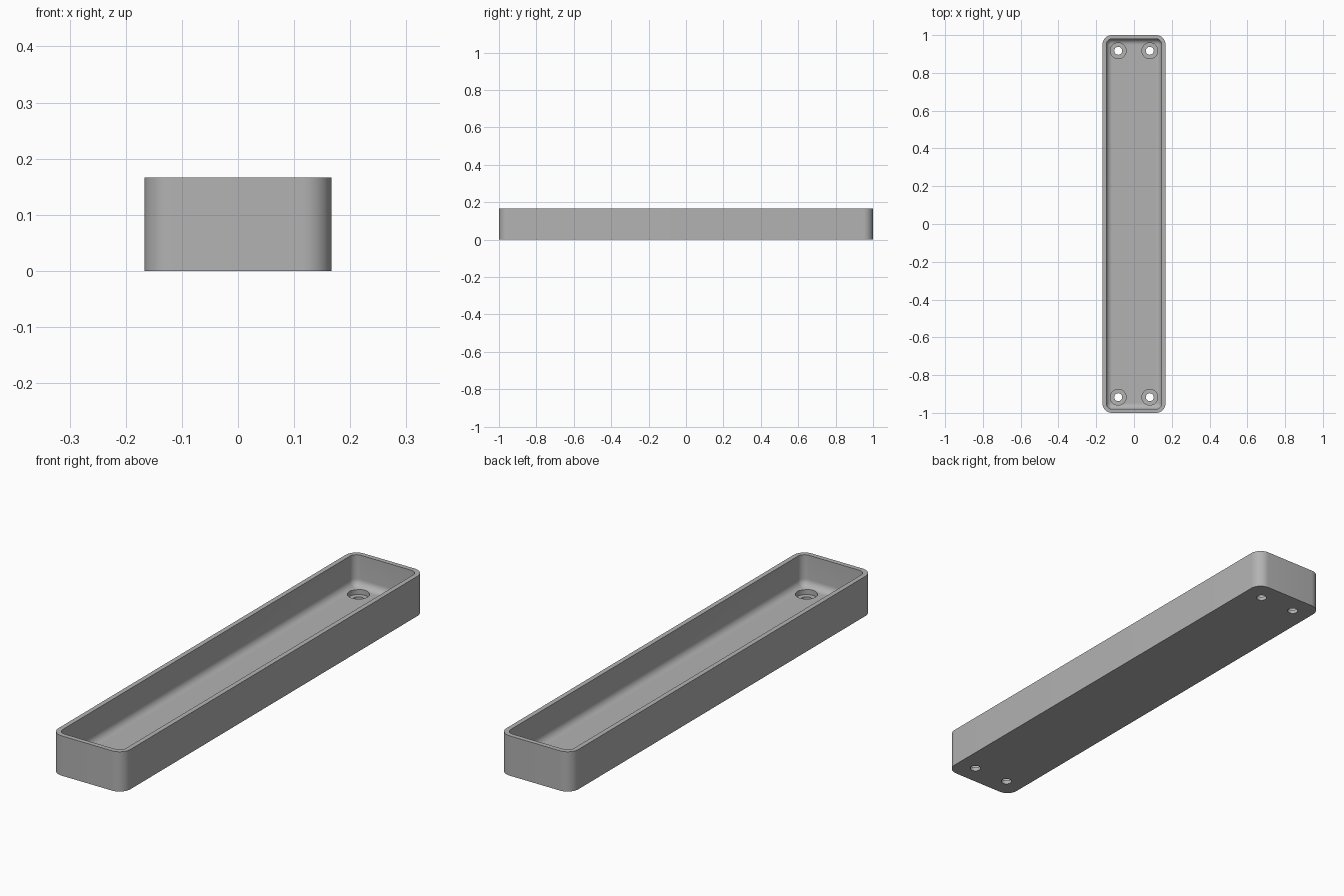
import bpy
import bmesh
from math import sin, cos, pi, radians

cube = bpy.data.objects.get("Cube")
if cube:
    bpy.data.objects.remove(cube, do_unlink=True)

HALF_X, HALF_Y, HEIGHT = 1 / 6, 1.0, 1 / 6
CORNER, WALL, FLOOR, FILLET = 0.05, 0.02, 0.036, 0.03
HOLE_X, HOLE_Y = HALF_X - 0.083, HALF_Y - 0.083
HOLE_R, BORE_R, BORE_Z = 0.021, 0.042, 0.016

grey = bpy.data.materials.new("matte grey")
grey.use_nodes = True
colour = (0.45, 0.45, 0.45, 1)
grey.diffuse_color = colour
grey.node_tree.nodes["Principled BSDF"].inputs["Base Color"].default_value = colour


def rounded_ring(bm, inset, z, steps=10):
    """Rounded rectangle of vertices, inset from the outer outline."""
    r = max(CORNER - inset, 0.004)
    cx, cy = HALF_X - inset - r, HALF_Y - inset - r
    ring = []
    for q, (sx, sy) in enumerate(((1, 1), (-1, 1), (-1, -1), (1, -1))):
        for i in range(steps + 1):
            a = (q + i / steps) * pi / 2
            ring.append(bm.verts.new((sx * cx + r * cos(a), sy * cy + r * sin(a), z)))
    return ring


def circle_ring(bm, x, y, r, z, n=32):
    return [bm.verts.new((x + r * cos(2 * pi * i / n), y + r * sin(2 * pi * i / n), z))
            for i in range(n)]


def loft(bm, rings):
    """Skin a stack of rings and cap both ends."""
    for a, b in zip(rings, rings[1:]):
        for i in range(len(a)):
            j = (i + 1) % len(a)
            bm.faces.new((a[i], a[j], b[j], b[i]))
    bm.faces.new(rings[0][::-1])
    bm.faces.new(rings[-1])


def make_object(name, bm):
    bmesh.ops.recalc_face_normals(bm, faces=bm.faces)
    mesh = bpy.data.meshes.new(name)
    bm.to_mesh(mesh)
    bm.free()
    obj = bpy.data.objects.new(name, mesh)
    bpy.context.collection.objects.link(obj)
    mesh.materials.append(grey)
    return obj


# Tray: outer wall, rim, inner wall, filleted floor
bm = bmesh.new()
profile = [(0, 0), (0, HEIGHT), (WALL, HEIGHT)]
for k in range(9):
    a = k / 8 * pi / 2
    profile.append((WALL + FILLET * (1 - cos(a)), FLOOR + FILLET * (1 - sin(a))))
loft(bm, [rounded_ring(bm, inset, z) for inset, z in profile])
tray = make_object("tray", bm)

# Counterbored screw holes in the four corners
bm = bmesh.new()
for x in (-HOLE_X, HOLE_X):
    for y in (-HOLE_Y, HOLE_Y):
        steps = [(HOLE_R, -0.05), (HOLE_R, BORE_Z), (BORE_R, BORE_Z), (BORE_R, 0.1)]
        loft(bm, [circle_ring(bm, x, y, r, z) for r, z in steps])
cutter = make_object("screw_hole_cutter", bm)
cutter.hide_render = True

cut = tray.modifiers.new("screw holes", 'BOOLEAN')
cut.operation = 'DIFFERENCE'
cut.solver = 'EXACT'
cut.object = cutter

bpy.ops.object.select_all(action='DESELECT')
tray.select_set(True)
bpy.context.view_layer.objects.active = tray
bpy.ops.object.modifier_apply(modifier=cut.name)
bpy.data.objects.remove(cutter, do_unlink=True)
bpy.ops.object.shade_smooth_by_angle(angle=radians(35))
